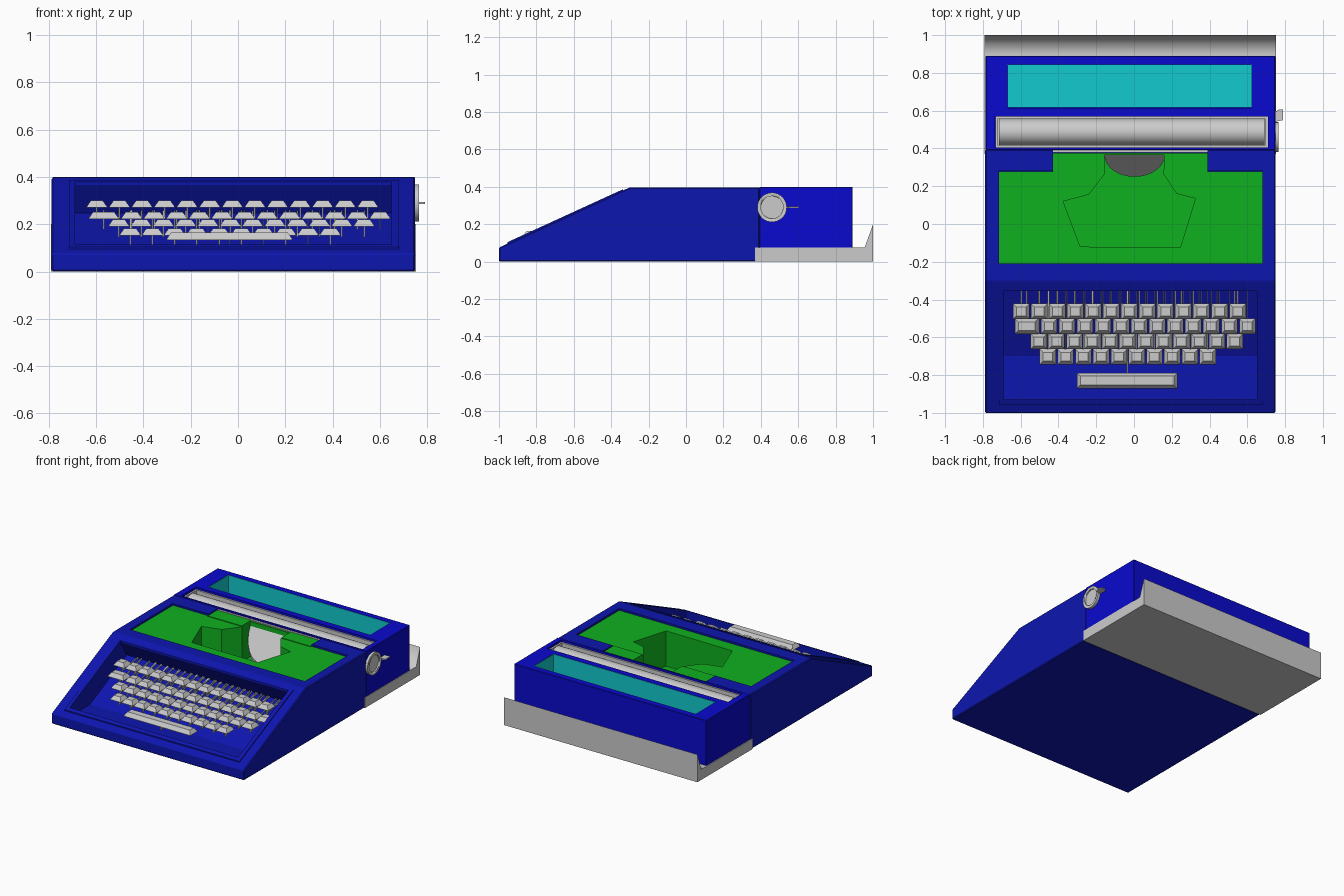
import bpy, bmesh, math
from mathutils import Matrix

if "Cube" in bpy.data.objects:
    bpy.data.objects.remove(bpy.data.objects["Cube"])


def material(name, rgb):
    m = bpy.data.materials.new(name)
    m.diffuse_color = (*rgb, 1)
    m.use_nodes = True
    m.node_tree.nodes["Principled BSDF"].inputs["Base Color"].default_value = m.diffuse_color
    return m


BLUE = material("blue_shell", (0.004, 0.008, 0.43))
BRIGHT = material("bright_blue_shell", (0.003, 0.003, 0.62))
GREEN = material("green_deck", (0.005, 0.44, 0.014))
CYAN = material("cyan_tray", (0.006, 0.60, 0.62))


def finish(name, bm, mat=None):
    bmesh.ops.recalc_face_normals(bm, faces=bm.faces)
    me = bpy.data.meshes.new(name)
    bm.to_mesh(me)
    bm.free()
    ob = bpy.data.objects.new(name, me)
    bpy.context.collection.objects.link(ob)
    if mat:
        me.materials.append(mat)
    return ob


def prism(name, pts, vec, mat=None, bevel=0):
    """Polygon of 3D points swept along vec."""
    bm = bmesh.new()
    f = bm.faces.new([bm.verts.new(p) for p in pts])
    ext = bmesh.ops.extrude_face_region(bm, geom=[f])
    bmesh.ops.translate(bm, vec=vec, verts=[v for v in ext["geom"] if isinstance(v, bmesh.types.BMVert)])
    if bevel:
        bmesh.ops.recalc_face_normals(bm, faces=bm.faces)
        bmesh.ops.bevel(bm, geom=bm.edges[:], offset=bevel, segments=1, affect='EDGES')
    return finish(name, bm, mat)


def side_prism(name, prof, x0, x1, mat=None, bevel=0):
    return prism(name, [(x0, y, z) for y, z in prof], (x1 - x0, 0, 0), mat, bevel)


def plan_prism(name, plan, z0, z1, mat=None, bevel=0):
    return prism(name, [(x, y, z0) for x, y in plan], (0, 0, z1 - z0), mat, bevel)


def box(name, x0, x1, y0, y1, z0, z1, mat=None, bevel=0):
    return plan_prism(name, [(x0, y0), (x1, y0), (x1, y1), (x0, y1)], z0, z1, mat, bevel)


def cut(ob, *cutters):
    for c in cutters:
        mod = ob.modifiers.new("cut", 'BOOLEAN')
        mod.operation, mod.solver, mod.object = 'DIFFERENCE', 'EXACT', c
        bpy.context.view_layer.objects.active = ob
        bpy.ops.object.modifier_apply(modifier=mod.name)
        bpy.data.objects.remove(c)


def open_tray(name, x0, x1, y0, y1, z0, z1, wall, mat=None):
    ob = box(name, x0, x1, y0, y1, z0, z1, mat)
    cut(ob, box("cutter", x0 + wall, x1 - wall, y0 + wall, y1 - wall, z0 + wall, z1 + 0.2))
    return ob


def smooth(ob, angle=30):
    bpy.ops.object.select_all(action='DESELECT')
    ob.select_set(True)
    bpy.context.view_layer.objects.active = ob
    bpy.ops.object.shade_smooth_by_angle(angle=math.radians(angle))
    return ob


def rod(name, x0, x1, y, z, r, sides=32):
    bm = bmesh.new()
    bmesh.ops.create_cone(bm, cap_ends=True, segments=sides, radius1=r, radius2=r, depth=x1 - x0,
                          matrix=Matrix.Translation(((x0 + x1) / 2, y, z)) @ Matrix.Rotation(math.pi / 2, 4, 'Y'))
    return smooth(finish(name, bm))


def slope(y):
    return 0.075 + (y + 1) * 0.461


def well():
    # key well: flat front floor, sloped rear floor, overhanging back wall
    return side_prism("cutter", [(-0.93, 0.05), (-0.70, 0.05), (-0.28, 0.247), (-0.355, 0.365), (-0.355, 0.6),
                                 (-0.93, 0.6)], -0.69, 0.65)


# Main wedge body with key well and deck opening
body = side_prism("body", [(-1, 0), (-1, 0.075), (-0.36, 0.37), (-0.3, 0.397), (0.394, 0.397), (0.394, 0.07), (0.372, 0)],
                  -0.788, 0.749, BLUE, 0.006)
cut(body, well(),
    box("cutter", -0.715, 0.68, -0.21, 0.28, 0.1, 0.6),
    box("cutter", -0.43, 0.39, 0.2, 0.5, 0.1, 0.6))

# Raised frame around the key well
frame = side_prism("key_frame", [(-0.955, slope(-0.955) - 0.02), (-0.955, slope(-0.955) + 0.008),
                                 (-0.338, slope(-0.338) + 0.006), (-0.338, slope(-0.338) - 0.02)], -0.715, 0.68, BLUE)
cut(frame, well())

# Green deck with the type pit
deck = plan_prism("deck", [(-0.714, -0.209), (0.679, -0.209), (0.679, 0.279), (0.389, 0.279), (0.389, 0.375),
                           (-0.429, 0.375), (-0.429, 0.279), (-0.714, 0.279)], 0.101, 0.384, GREEN)
cut(deck,
    plan_prism("cutter", [(-0.285, -0.12), (0.245, -0.125), (0.325, 0.135), (0.225, 0.16), (0.155, 0.265), (0.165, 0.365),
                          (-0.16, 0.365), (-0.155, 0.265), (-0.24, 0.155), (-0.375, 0.12)], 0.13, 0.6))
for name, x0, x1 in (("deck_step_left", -0.429, -0.157), ("deck_step_right", 0.158, 0.389)):
    box(name, x0, x1, 0.268, 0.375, 0.375, 0.389, GREEN)

# Half-round type basket
arc = [math.pi + math.pi * i / 16 for i in range(17)]
prism("type_basket", [(0.003 + 0.16 * math.cos(a), 0.365 + 0.115 * math.sin(a), 0.352 + 0.185 * math.sin(a)) for a in arc],
      (0, 0.005, -0.03))

# Carriage housing with platen trough and paper tray
carriage = box("carriage", -0.785, 0.748, 0.392, 0.89, 0.07, 0.4, BRIGHT, 0.003)
cut(carriage,
    box("cutter", -0.735, 0.71, 0.405, 0.57, 0.2, 0.6),
    box("cutter", -0.67, 0.625, 0.615, 0.845, 0.22, 0.6))
open_tray("platen_trough", -0.734, 0.709, 0.406, 0.569, 0.201, 0.385, 0.012)
open_tray("storage_tray", -0.669, 0.624, 0.616, 0.844, 0.221, 0.399, 0.003, CYAN)
rod("platen", -0.715, 0.69, 0.487, 0.318, 0.07)
box("paper_rail", -0.43, 0.39, 0.378, 0.394, 0.33, 0.39)

# Rear base with raised lip
smooth(side_prism("rear_base", [(0.37, 0), (1, 0), (1, 0.2), (0.955, 0.075), (0.90, 0.075), (0.37, 0.075)],
                  -0.791, 0.752), 75)

# Platen knob and lever
knob = rod("knob", 0.74, 0.766, 0.46, 0.29, 0.079)
cut(knob, rod("cutter", 0.756, 0.80, 0.46, 0.29, 0.06))
plan_prism("knob_lever", [(0.74, 0.535), (0.762, 0.545), (0.79, 0.55), (0.79, 0.605), (0.765, 0.605), (0.74, 0.59)],
           0.286, 0.295)


# Keys: tapered caps, each on a stem and a lever running back
def key(name, x, y, z, w=0.086, d=0.082):
    bm = bmesh.new()
    rings = []
    for zz, inset in ((z, 0), (z + 0.006, 0.001), (z + 0.03, 0.018)):
        a, b = w / 2 - inset, d / 2 - inset
        rings.append([bm.verts.new((x + sx * a, y + sy * b, zz)) for sx, sy in ((-1, -1), (1, -1), (1, 1), (-1, 1))])
    for lo, hi in zip(rings, rings[1:]):
        for i in range(4):
            j = (i + 1) % 4
            bm.faces.new((lo[i], lo[j], hi[j], hi[i]))
    bm.faces.new(rings[0])
    bm.faces.new(rings[-1])
    finish(name, bm)
    low = z - 0.045
    side_prism(name + "_lever", [(y - 0.004, z + 0.002), (y - 0.004, low), (-0.285, 0.25), (-0.285, 0.26),
                                 (y + 0.004, low + 0.01), (y + 0.004, z + 0.002)], x - 0.003, x + 0.003)


# rows: first x, pitch, count, y, z
ROWS = [(-0.597, 0.0955, 13, -0.463, 0.270), (-0.450, 0.0955, 12, -0.541, 0.222),
        (-0.504, 0.0943, 12, -0.622, 0.190), (-0.456, 0.0940, 10, -0.703, 0.153)]
for r, (x0, pitch, count, y, z) in enumerate(ROWS):
    for i in range(count):
        key(f"key_{r + 1}_{i + 1}", x0 + i * pitch, y, z)
key("wide_key", -0.568, -0.541, 0.222, 0.125)
key("space_bar", -0.036, -0.829, 0.134, 0.53)
